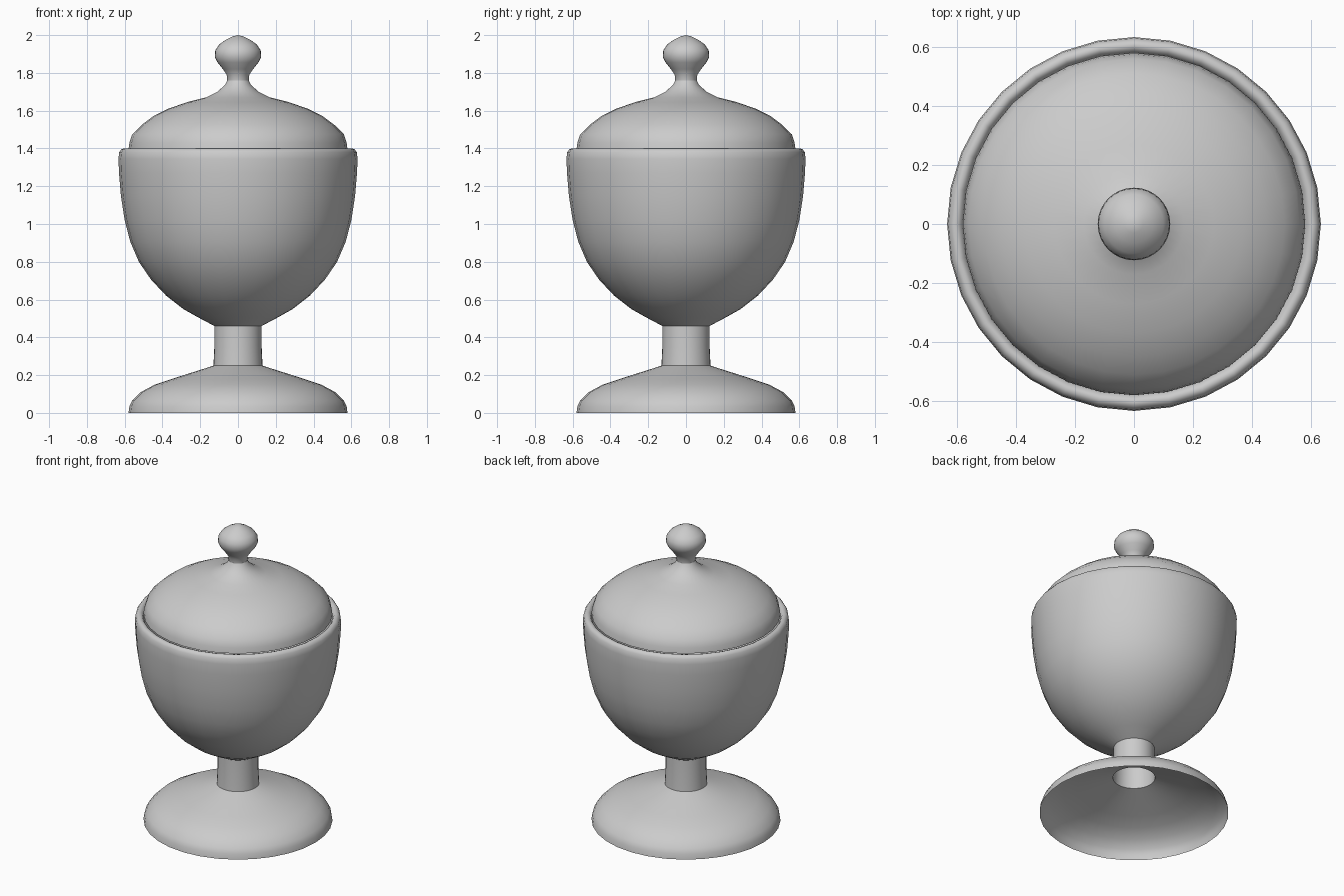
import bpy, bmesh, math

if "Cube" in bpy.data.objects:
    bpy.data.objects.remove(bpy.data.objects["Cube"])

SEGMENTS = 32


def lathe(name, profile, angle=40):
    """Spin an (r, z) profile around the z axis into a thin smooth shell."""
    bm = bmesh.new()
    verts = [bm.verts.new((r, 0, z)) for r, z in profile]
    edges = [bm.edges.new(pair) for pair in zip(verts, verts[1:])]
    bmesh.ops.spin(bm, geom=verts + edges, cent=(0, 0, 0), axis=(0, 0, 1),
                   angle=math.tau, steps=SEGMENTS, use_merge=True)
    bmesh.ops.remove_doubles(bm, verts=bm.verts, dist=1e-4)
    bmesh.ops.recalc_face_normals(bm, faces=bm.faces)
    # make the shell face outwards, judged by its widest-facing side
    if sum(f.calc_area() * f.normal.dot((f.calc_center_median().x,
           f.calc_center_median().y, 0)) for f in bm.faces) < 0:
        bmesh.ops.reverse_faces(bm, faces=bm.faces)
    mesh = bpy.data.meshes.new(name)
    bm.to_mesh(mesh)
    bm.free()
    obj = bpy.data.objects.new(name, mesh)
    bpy.context.collection.objects.link(obj)
    bpy.ops.object.select_all(action='DESELECT')
    obj.select_set(True)
    bpy.context.view_layer.objects.active = obj
    bpy.ops.object.shade_smooth_by_angle(angle=math.radians(angle))
    return obj


# Hollow flared foot, open underneath
lathe("foot", [(0.58, 0), (0.575, 0.035), (0.56, 0.065), (0.515, 0.11),
               (0.44, 0.15), (0.35, 0.18), (0.24, 0.215), (0.13, 0.25)])

# Hollow stem
lathe("stem", [(0.13, 0.25), (0.125, 0.355), (0.125, 0.46)])

# Bowl with a rolled rim
lathe("bowl", [(0.125, 0.46), (0.21, 0.505), (0.29, 0.55), (0.38, 0.62),
               (0.46, 0.705), (0.525, 0.80), (0.57, 0.905), (0.60, 1.02),
               (0.62, 1.15), (0.63, 1.27), (0.633, 1.345), (0.629, 1.38),
               (0.618, 1.395), (0.605, 1.40), (0.59, 1.395), (0.58, 1.375)], 60)

# Domed lid
lathe("lid", [(0.58, 1.395), (0.575, 1.43), (0.56, 1.475), (0.51, 1.525),
              (0.45, 1.57), (0.37, 1.61), (0.27, 1.645), (0.17, 1.67),
              (0.11, 1.70), (0.07, 1.735), (0.057, 1.76)], 60)

# Rounded knob
lathe("knob", [(0.057, 1.76), (0.06, 1.79), (0.08, 1.82), (0.108, 1.855),
               (0.123, 1.885), (0.12, 1.92), (0.10, 1.95), (0.065, 1.975),
               (0.03, 1.992), (0, 2.0)])
